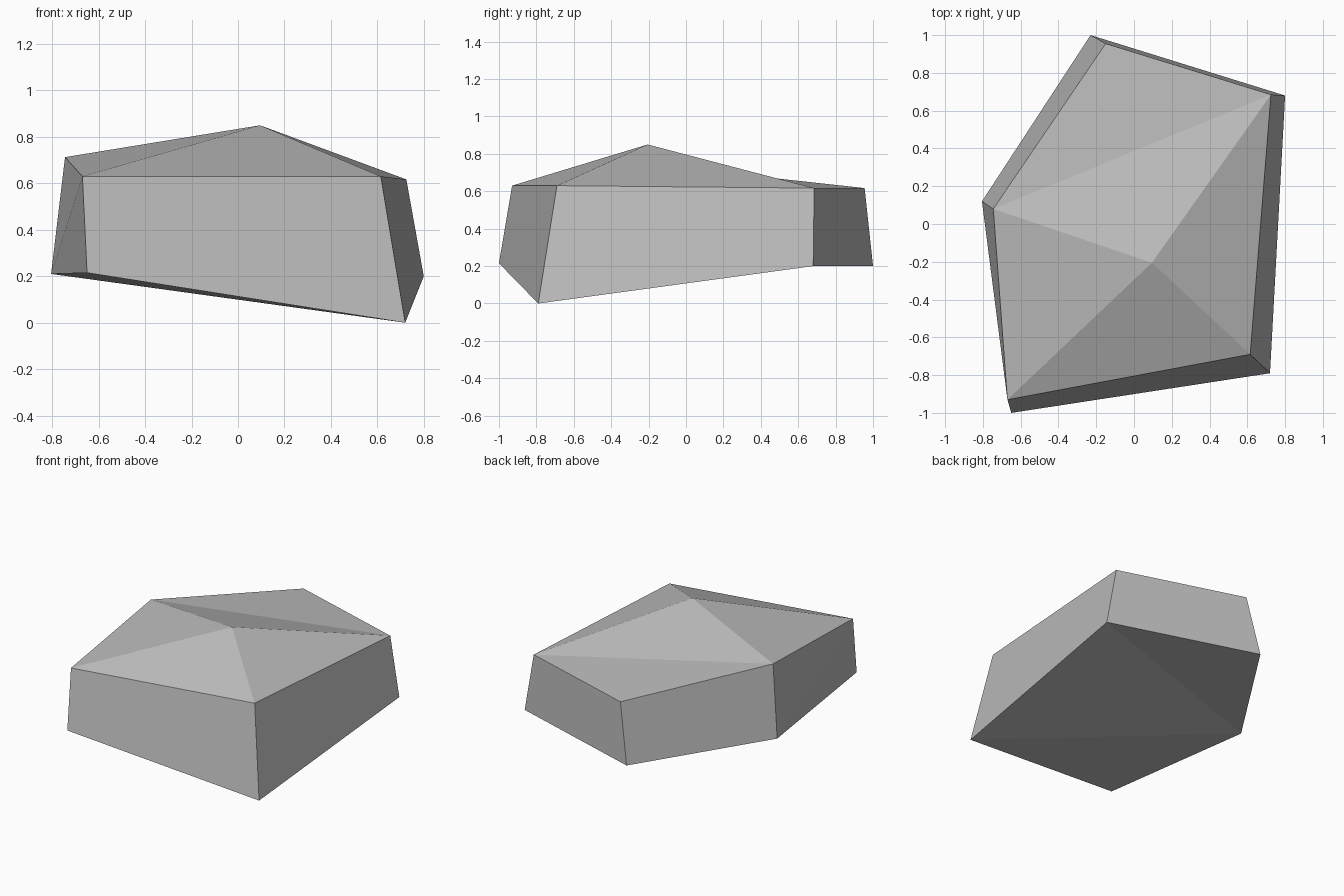
import bpy
import bmesh

if "Cube" in bpy.data.objects:
    bpy.data.objects.remove(bpy.data.objects["Cube"], do_unlink=True)

# Stone colour
stone = bpy.data.materials.new("stone grey")
stone.use_nodes = True
grey = (0.5, 0.5, 0.5, 1)
stone.diffuse_color = grey
stone.node_tree.nodes["Principled BSDF"].inputs["Base Color"].default_value = grey
stone.node_tree.nodes["Principled BSDF"].inputs["Roughness"].default_value = 0.9

# Two five-cornered outlines, in order: front left, front right, back right, back, side
lower_outline = [(-0.65, -1.0, 0.215), (0.72, -0.79, 0), (0.8, 0.68, 0.2),
                 (-0.23, 1.0, 0.2), (-0.805, 0.12, 0.21)]
upper_outline = [(-0.67, -0.93, 0.63), (0.615, -0.69, 0.63), (0.725, 0.685, 0.617),
                 (-0.15, 0.955, 0.617), (-0.745, 0.08, 0.713)]

bm = bmesh.new()
low = [bm.verts.new(p) for p in lower_outline]
top = [bm.verts.new(p) for p in upper_outline]
peak = bm.verts.new((0.095, -0.205, 0.85))

# Side walls, with the twisted last one split in two
for i in range(4):
    bm.faces.new((low[i], low[i + 1], top[i + 1], top[i]))
bm.faces.new((low[4], top[0], top[4]))
bm.faces.new((low[4], low[0], top[0]))

# Sloping crown around the peak, plus the back shelf
crown = [top[4], top[0], top[1], top[2]]
for i, corner in enumerate(crown):
    bm.faces.new((corner, crown[(i + 1) % 4], peak))
bm.faces.new((top[2], top[3], top[4]))

# Underside fanned from the side corner
for i in range(3):
    bm.faces.new((low[4], low[i + 1], low[i]))

bmesh.ops.recalc_face_normals(bm, faces=bm.faces)
mesh = bpy.data.meshes.new("rock")
bm.to_mesh(mesh)
bm.free()
mesh.materials.append(stone)
rock = bpy.data.objects.new("rock", mesh)
bpy.context.scene.collection.objects.link(rock)
